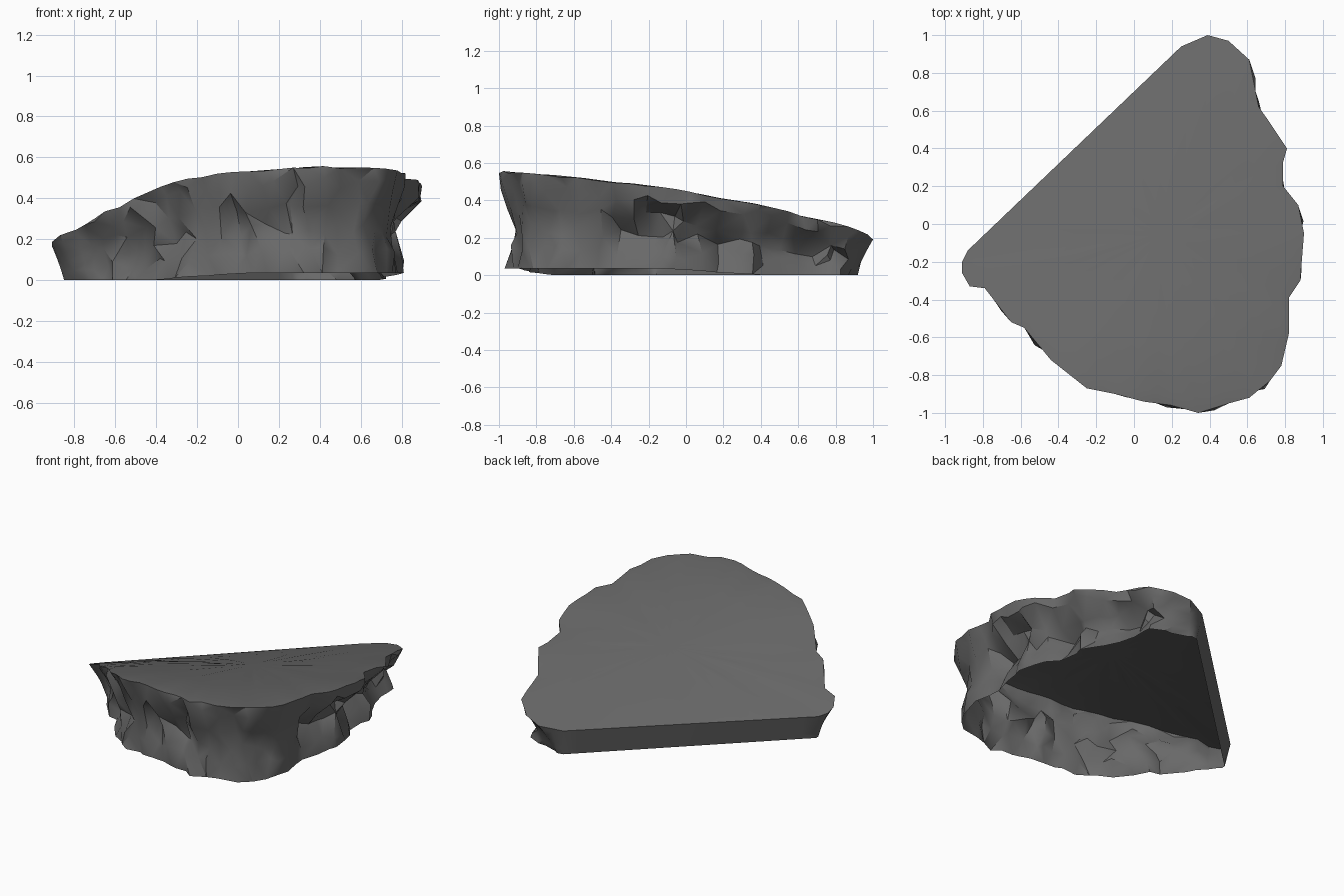
import bpy, bmesh, math, random
from mathutils import Vector

random.seed(7)
cube = bpy.data.objects.get("Cube")
if cube:
    bpy.data.objects.remove(cube, do_unlink=True)

# Single stone colour
stone = bpy.data.materials.new("dark grey stone")
stone.use_nodes = True
grey = (0.14, 0.14, 0.14, 1)
stone.diffuse_color = grey
shader = stone.node_tree.nodes["Principled BSDF"]
shader.inputs["Base Color"].default_value = grey
shader.inputs["Roughness"].default_value = 0.9

# Plan of the slab's upper rim, counter-clockwise from the western tip
RIM = [(-.91, -.2), (-.91, -.26), (-.87, -.33), (-.79, -.34), (-.65, -.52),
       (-.58, -.55), (-.44, -.72), (-.25, -.87), (-.1, -.9), (.05, -.94),
       (.2, -.96), (.34, -1), (.5, -.95), (.61, -.92), (.72, -.83),
       (.78, -.75), (.82, -.58), (.82, -.39), (.88, -.3), (.9, -.05),
       (.87, .1), (.79, .2), (.79, .33), (.81, .4), (.71, .55), (.66, .62),
       (.61, .87), (.5, .97), (.39, 1), (.25, .94), (-.88, -.14)]
# Wall profile: depth fraction below the rim, and inward offset
PROFILE = [(.15, .01), (.37, .06), (.58, .08), (.8, .055), (1, .045)]
ALONG = Vector((1, 1)).normalized()
ACROSS = Vector((1, -1)).normalized()


def clamp(value, low=0.0, high=1.0):
    return max(low, min(high, value))


def top_height(p):
    """Rises from the straight back wall to the rugged front, flattening out."""
    d = p.dot(ACROSS)
    return .345 + .3 * d - .11 * d * d - .06 * p.dot(ALONG) * clamp(d + .5)


def ruggedness(p):
    return clamp((p.dot(ACROSS) + .42) / .25)


def undercut(p):
    """The eastern side is hollowed more deeply than the rest."""
    return 1 + clamp((p.x - .5) / .3) * clamp((p.y + .55) / .2)


def jitter(size):
    return random.uniform(-size, size)


def subdivided_rim(step=0.09):
    points = []
    for i, start in enumerate(RIM):
        a, b = Vector(start), Vector(RIM[(i + 1) % len(RIM)])
        count = max(1, round((b - a).length / step))
        points += [a.lerp(b, k / count) for k in range(count)]
    return points


def inward_directions(points):
    n = len(points)
    result = []
    for i in range(n):
        tangent = (points[(i + 2) % n] - points[i - 2]).normalized()
        result.append(Vector((-tangent.y, tangent.x)))
    return result


def bridge(bm, upper, lower):
    n = len(upper)
    return [bm.faces.new((upper[i], lower[i], lower[(i + 1) % n], upper[(i + 1) % n]))
            for i in range(n)]


bm = bmesh.new()
rim = subdivided_rim()
inward = inward_directions(rim)
centre = Vector((.15, -.05))

# Gently sloping top, built as shrinking rings around a centre point
rings = []
for scale in (1, .93, .65, .33):
    ring = []
    for p in rim:
        q = centre.lerp(p, scale)
        chip = random.uniform(0, .012) * ruggedness(p) if scale == 1 else jitter(.002)
        ring.append(bm.verts.new((q.x, q.y, top_height(q) - chip)))
    rings.append(ring)
for outer, inner in zip(rings, rings[1:]):
    bridge(bm, inner, outer)
hub = bm.verts.new((centre.x, centre.y, top_height(centre)))
last = rings[-1]
for i, vert in enumerate(last):
    bm.faces.new((hub, vert, last[(i + 1) % len(last)]))

# Craggy walls with an overhanging lip, and a smooth straight back wall
previous = rings[0]
walls = []
for depth, inset in PROFILE:
    ring = []
    for i, p in enumerate(rim):
        rough = ruggedness(p)
        smooth = 1 - rough
        side = Vector((-inward[i].y, inward[i].x))
        wobble = .5 if depth == 1 else 1
        offset = inset * undercut(p) * rough + .035 * depth * smooth
        q = p + inward[i] * (offset + jitter(.03) * rough * wobble)
        q += side * jitter(.025) * rough
        # The two ends of the back wall draw in towards the foot
        reach = q.dot(ALONG)
        q -= ALONG * (reach - clamp(reach, -.73, .87)) * depth * smooth
        q.x, q.y = clamp(q.x, -.91, .91), clamp(q.y, -.99, .99)
        foot = .035 * clamp((p.dot(ACROSS) - .2) / .5)
        top = rings[0][i].co.z
        z = top + (foot - top) * depth
        if depth < 1:
            z += jitter(.03) * rough
        ring.append(bm.verts.new((q.x, q.y, z)))
    walls += bridge(bm, previous, ring)
    previous = ring

# Break the walls into angular facets; the underside stays open
bmesh.ops.triangulate(bm, faces=walls, quad_method="SHORT_EDGE")
bmesh.ops.recalc_face_normals(bm, faces=bm.faces)
hub.normal_update()
if hub.normal.z < 0:
    bmesh.ops.reverse_faces(bm, faces=bm.faces)

mesh = bpy.data.meshes.new("rock_slab")
bm.to_mesh(mesh)
bm.free()
mesh.materials.append(stone)
rock = bpy.data.objects.new("rock_slab", mesh)
bpy.context.collection.objects.link(rock)

bpy.ops.object.select_all(action="DESELECT")
rock.select_set(True)
bpy.context.view_layer.objects.active = rock
bpy.ops.object.shade_smooth_by_angle(angle=math.radians(40))
